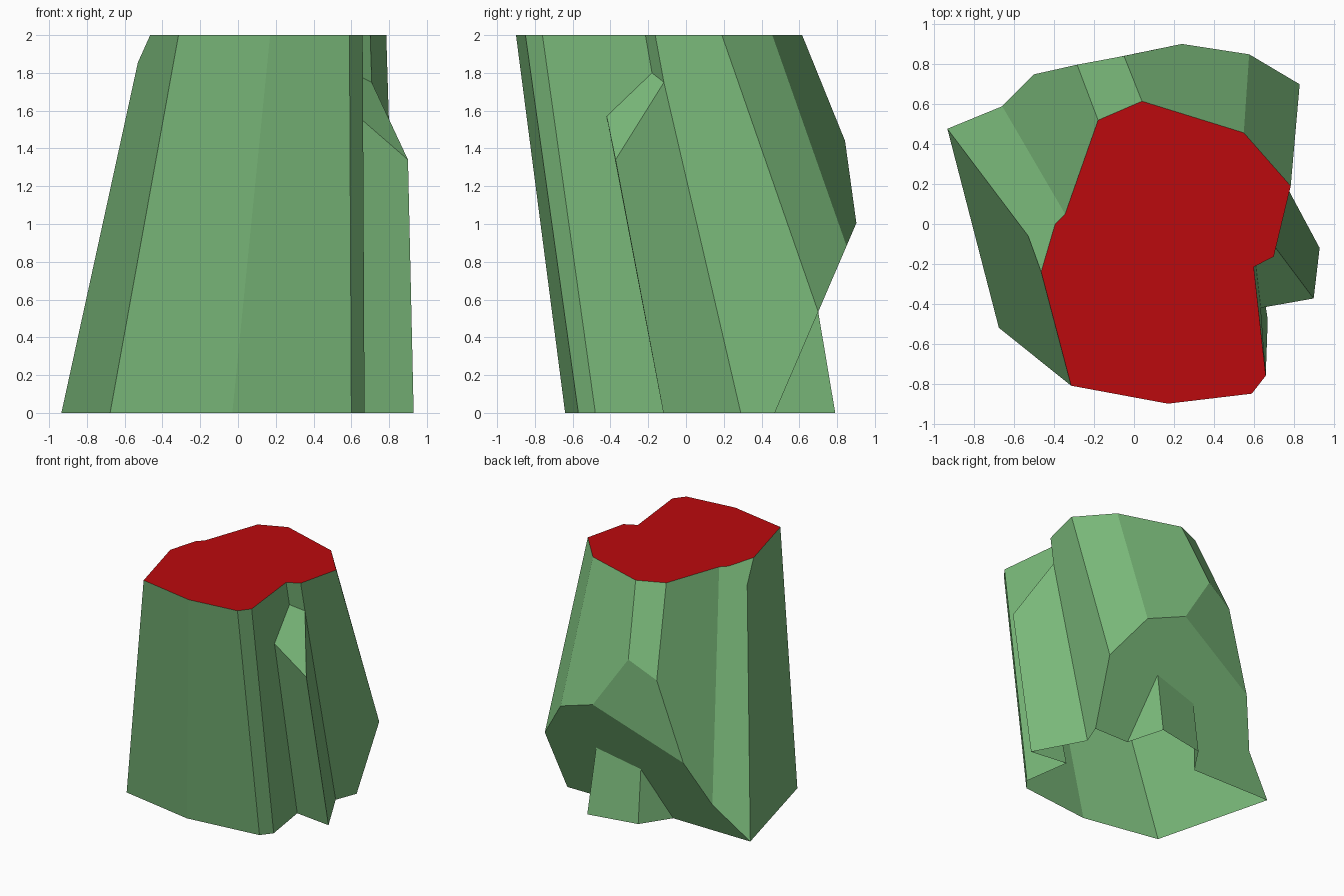
import bpy, bmesh
from mathutils import Vector

if "Cube" in bpy.data.objects:
    bpy.data.objects.remove(bpy.data.objects["Cube"])

CENTRE = Vector((0.1, 0, 1))
H = 2.0


def material(name, rgb):
    m = bpy.data.materials.new(name)
    m.diffuse_color = (*rgb, 1)
    m.use_nodes = True
    m.node_tree.nodes["Principled BSDF"].inputs["Base Color"].default_value = m.diffuse_color
    return m


def undercut(x, y):
    """Point on the sloping plane that cuts away the lower back."""
    return (x, y, (y - 0.47) / 0.43)


def build(name, faces, mat):
    """Flat-faced surface from polygons, every face turned outward."""
    bm = bmesh.new()
    for pts in faces:
        f = bm.faces.new([bm.verts.new(p) for p in pts])
        f.normal_update()
        if f.normal.dot(f.calc_center_median() - CENTRE) < 0:
            f.normal_flip()
    bmesh.ops.remove_doubles(bm, verts=bm.verts, dist=0.0005)
    mesh = bpy.data.meshes.new(name)
    bm.to_mesh(mesh)
    bm.free()
    mesh.materials.append(mat)
    ob = bpy.data.objects.new(name, mesh)
    bpy.context.collection.objects.link(ob)
    return ob


green = material("green", (0.2, 0.5, 0.2))
red = material("red", (0.5, 0.003, 0.004))

# Top outline, anticlockwise from front left
T = [(x, y, H) for x, y in (
    (-.315, -.81), (.17, -.90), (.59, -.85), (.66, -.76), (.60, -.215),
    (.70, -.163), (.785, .19), (.55, .457), (.04, .615), (-.18, .52),
    (-.345, .05), (-.395, 0), (-.465, -.24))]

# Open base outline of the front and the side corners
B = [(x, y, 0) for x, y in (
    (-.677, -.52), (-.03, -.64), (.60, -.57), (.67, -.48), (.61, -.08))]
fin_base, fin_back = (.93, -.12, 0), (.71, .29, 0)
right_foot, left_foot = (.78, .47, 0), (-.935, .477, 0)

# Rim of the undercut, right to left
E, D, C, K, L = [undercut(x, y) for x, y in (
    (.83, .70), (.577, .85), (.24, .902), (-.50, .75), (-.66, .59))]

# Upper back corners and left shoulder
A, A2, shoulder = (-.05, .842, 1.44), (-.285, .798, 1.31), (-.53, -.06, 1.855)

# Side fin corners
fin_in, fin_tip = (.635, -.42, 1.57), (.90, -.373, 1.34)
fin_top, notch = (.708, -.117, 1.75), (.607, -.18, 1.80)

# Back foot: base and where it meets the undercut
N, G, F, I = [(x, y, 0) for x, y in (
    (.46, .47), (.37, .79), (-.05, .71), (-.21, .47))]
G2, F2 = undercut(.35, .70), undercut(-.04, .66)

# Front, right, back and left walls
walls = [[T[i], T[i + 1], B[i + 1], B[i]] for i in range(3)]
walls += [
    [T[3], T[4], notch, fin_in, B[4], B[3]],
    [T[4], T[5], fin_top, notch],
    [T[5], T[6], E, right_foot, fin_back, fin_top],
    [T[6], T[7], D, E],
    [T[7], T[8], A, C, D],
    [T[8], T[9], A2, A],
    [A, A2, K, C],
    [T[9], T[10], L, K, A2],
    [T[10], T[11], T[12], shoulder, left_foot, L],
    [T[12], T[0], B[0], left_foot, shoulder],
    # undercut face, with the gap for the back foot
    [left_foot, L, K, C, D, E, right_foot, N, G2, F2, I],
]
build("body", walls, green)

build("side_fin", [
    [notch, fin_top, fin_tip, fin_in],
    [fin_in, fin_tip, fin_base, B[4]],
    [fin_top, fin_tip, fin_base, fin_back],
], green)

build("back_foot", [[N, G, G2], [G, G2, F2, F], [F, F2, I]], green)

build("top_cap", [T], red)
